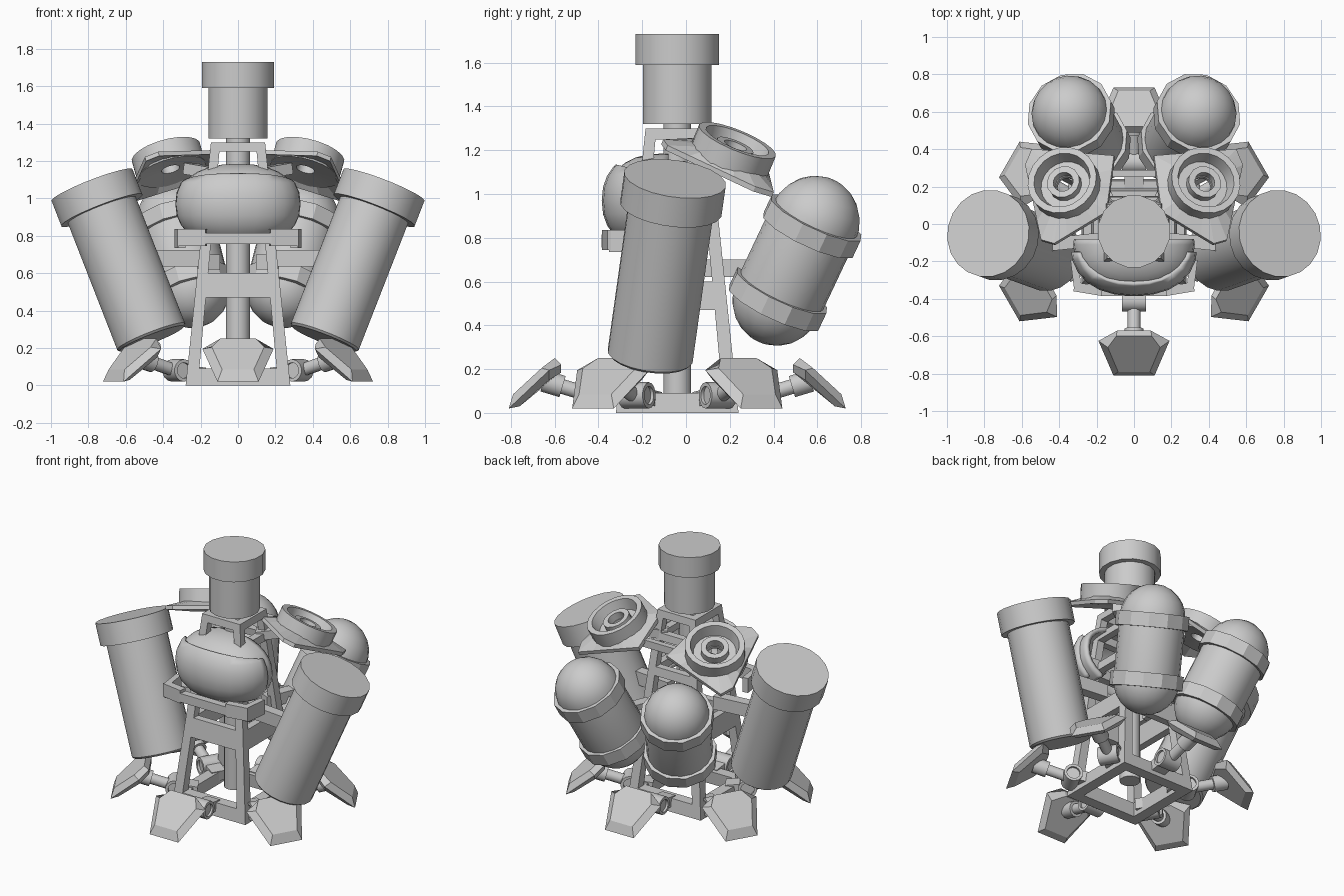
import bpy, bmesh, math
from mathutils import Vector, Matrix

if "Cube" in bpy.data.objects:
    bpy.data.objects.remove(bpy.data.objects["Cube"])

CY = -0.04  # y of the central axis


def finish(name, bm, smooth=None):
    bmesh.ops.remove_doubles(bm, verts=bm.verts, dist=1e-5)
    bmesh.ops.recalc_face_normals(bm, faces=bm.faces)
    me = bpy.data.meshes.new(name)
    bm.to_mesh(me)
    bm.free()
    ob = bpy.data.objects.new(name, me)
    bpy.context.collection.objects.link(ob)
    if smooth:
        bpy.ops.object.select_all(action='DESELECT')
        ob.select_set(True)
        bpy.context.view_layer.objects.active = ob
        bpy.ops.object.shade_smooth_by_angle(angle=math.radians(smooth))
    return ob


def loft(name, rings, M=Matrix(), caps=True, closed=False, smooth=None):
    bm = bmesh.new()
    vs = [[bm.verts.new(M @ Vector(p)) for p in r] for r in rings]
    n = len(vs[0])
    for a, b in list(zip(vs, vs[1:])) + ([(vs[-1], vs[0])] if closed else []):
        for i in range(n):
            j = (i + 1) % n
            bm.faces.new((a[i], a[j], b[j], b[i]))
    if caps and not closed:
        bm.faces.new(vs[0])
        bm.faces.new(vs[-1])
    return finish(name, bm, smooth)


def frame(p, axis):
    return Matrix.Translation(p) @ Vector(axis).to_track_quat('Z', 'Y').to_matrix().to_4x4()


def lathe(name, prof, M, n=16, closed=False, smooth=35):
    rings = [[(r * math.cos(math.tau * (i + .5) / n), r * math.sin(math.tau * (i + .5) / n), z)
              for i in range(n)] for r, z in prof]
    caps = prof[0][0] > 0 and prof[-1][0] > 0
    return loft(name, rings, M, caps, closed, smooth)


def beam(name, p, q, w, h):
    p, q = Vector(p), Vector(q)
    d = (q - p).normalized()
    s = d.cross(Vector((0, 0, 1))).normalized()
    u = s.cross(d)
    off = [s * a * w / 2 + u * b * h / 2 for a, b in ((-1, -1), (1, -1), (1, 1), (-1, 1))]
    return loft(name, [[p + o for o in off], [q + o for o in off]])


# central column with turret on top
base = Matrix.Translation((0, CY, 0))
lathe("column", [(.065, .09), (.065, 1.34)], base)
lathe("turret", [(.16, 1.32), (.16, 1.59), (.195, 1.59), (.195, 1.73)], base, 16)


# tapered tower: corner posts and square collars
def half(z):
    return .28 - .104 * z


for k in range(4):
    R = base @ Matrix.Rotation(k * math.pi / 2, 4, 'Z')
    post = []
    for z, t in ((0, .065), (1.3, .05)):
        h = half(z)
        post.append([(-h, -h, z), (t - h, -h, z), (t - h, t - h, z), (-h, t - h, z)])
    loft("tower_post", post, R)
    for z0, z1, t in ((0, .09, .075), (.47, .6, .05), (.86, .92, .05), (1.1, 1.15, .05), (1.25, 1.3, .05)):
        loft("tower_collar", [[(-half(z), -half(z), z), (half(z), -half(z), z),
                               (half(z) - t, t - half(z), z), (t - half(z), t - half(z), z)]
                              for z in (z0, z1)], R)

# front body shell: squared ellipsoid, open at the back and below
def shell(name, scale, centre, keep, thick):
    bm = bmesh.new()
    bmesh.ops.create_uvsphere(bm, u_segments=24, v_segments=14, radius=1)
    for v in bm.verts:
        v.co = Vector([math.copysign(abs(c) ** .88, c) * s for c, s in zip(v.co, scale)]) + Vector(centre)
    for co, no in keep:
        bmesh.ops.bisect_plane(bm, geom=bm.verts[:] + bm.edges[:] + bm.faces[:],
                               plane_co=co, plane_no=no, clear_outer=True)
    ob = finish(name, bm, 40)
    m = ob.modifiers.new("thickness", 'SOLIDIFY')
    m.thickness = thick
    return ob


C = (0, -.11, .97)
shell("body_shell", (.325, .255, .215), C, [((0, -.08, 0), (0, 1, 0)), ((0, 0, .79), (0, 0, -1))], .03)
shell("body_visor", (.34, .275, .235), C,
      [((0, -.15, 0), (0, 1, 0)), ((0, 0, .8), (0, 0, -1)), ((0, -.3, 1.13), (0, .25, 1))], .03)
beam("body_lip", (-.18, -.36, .785), (.18, -.36, .785), .05, .06)
for s in (-1, 1):
    beam("body_lip_corner", (s * .17, -.36, .79), (s * .32, -.335, .79), .05, .09)
    beam("body_lip_side", (s * .30, -.35, .785), (s * .32, -.19, .785), .04, .10)
    beam("body_mount", (s * .12, -.15, .9), (s * .28, -.17, .9), .06, .08)

# legs: six feet on hinged arms
for k in range(6):
    R = base @ Matrix.Rotation(-math.pi / 2 + k * math.pi / 3, 4, 'Z')

    def hexa(*pts):
        return list(pts) + [(x, -y, z) for x, y, z in reversed(pts)]
    loft("foot", [hexa((.56, .095, .25), (.62, .14, .205), (.75, .085, .085)),
                  hexa((.53, .09, .22), (.585, .19, .195), (.77, .11, .02)),
                  hexa((.53, .08, .185), (.585, .15, .15), (.72, .09, .03))], R, smooth=20)
    lathe("foot_hinge", [(.06, -.065), (.06, .065), (.042, .065), (.042, -.065)],
          R @ frame((.37, 0, .08), (0, 1, 0)), 14, closed=True)
    lathe("hinge_pin", [(.044, -.05), (.044, .05)], R @ frame((.37, 0, .08), (0, 1, 0)), 14)
    beam("foot_bracket", R @ Vector((.23, 0, .06)), R @ Vector((.35, 0, .075)), .1, .07)
    lathe("foot_arm", [(.035, 0), (.035, .14), (.052, .14), (.052, .23)],
          R @ frame((.39, 0, .08), (.2, 0, .06)), 12)

for s in (-1, 1):
    # big side canisters with collars
    a, b = Vector((s * .46, -.165, .25)), Vector((s * .78, -.05, 1.07))
    L = (b - a).length
    lathe("side_canister", [(.185, 0), (.197, .012), (.197, L - .145), (.235, L - .145), (.235, L)],
          frame(a, b - a), 20)
    beam("canister_mount", (s * .17, -.08, .68), (s * .55, -.12, .68), .07, .09)

    # rear capsules with two raised bands
    a, b = Vector((s * .25, .42, .52)), Vector((s * .34, .585, .87))
    L = (b - a).length
    arc = [math.pi / 2 * i / 6 for i in range(7)]
    prof = [(.208 * math.sin(t), -.215 * math.cos(t)) for t in arc]
    prof += [(.208 * math.cos(t), L + .215 * math.sin(t)) for t in arc]
    M = frame(a, b - a)
    lathe("rear_capsule", prof, M, 20)
    for z in (0, L - .02):
        lathe("capsule_band", [(.2, z - .045), (.232, z - .045), (.232, z + .045), (.2, z + .045)],
              M, 12, closed=True, smooth=20)
    beam("capsule_mount", (s * .13, .1, .66), (s * .26, .42, .66), .07, .08)

    # shoulder rings with a dish and a small inner ring
    ax = Vector((s * .25, .37, .9)).normalized()
    top = Vector((s * .385, .235, 1.245))
    M = frame(top, ax)
    lathe("shoulder_ring", [(.19, -.115), (.19, 0), (.155, 0), (.135, -.075), (.05, -.075), (.05, -.1)],
          M, 20, closed=True)
    lathe("inner_ring", [(.09, -.1), (.09, -.025), (.055, -.025), (.055, -.1)], M, 14, closed=True)

    # flared mounting plate under the ring
    outline = [(.11, .37), (.55, .405), (.585, .32), (.5, -.08), (.43, -.10), (.15, .07)]
    c = top - ax * .1
    outer, inner = [], []
    for i, p in enumerate(outline):
        q = outline[(i + 1) % 6]
        for t in (0, .25, .5, .75):
            x, y = s * (p[0] + (q[0] - p[0]) * t), p[1] + (q[1] - p[1]) * t
            z = c.z - (ax.x * (x - c.x) + ax.y * (y - c.y)) / ax.z
            P = Vector((x, y, z))
            inner.append(c + (P - c).normalized() * .165)
            outer.append(P - ax * .035)
    up = ax * .025
    loft("shoulder_plate", [outer, [p + up for p in outer], [p + up for p in inner], inner], closed=True)
    beam("shoulder_strut", (s * .10, .06, 1.13), (s * .27, .17, 1.16), .08, .06)

# cross tie between the shoulders
beam("shoulder_tie", (-.2, .27, 1.14), (.2, .27, 1.14), .04, .05)
